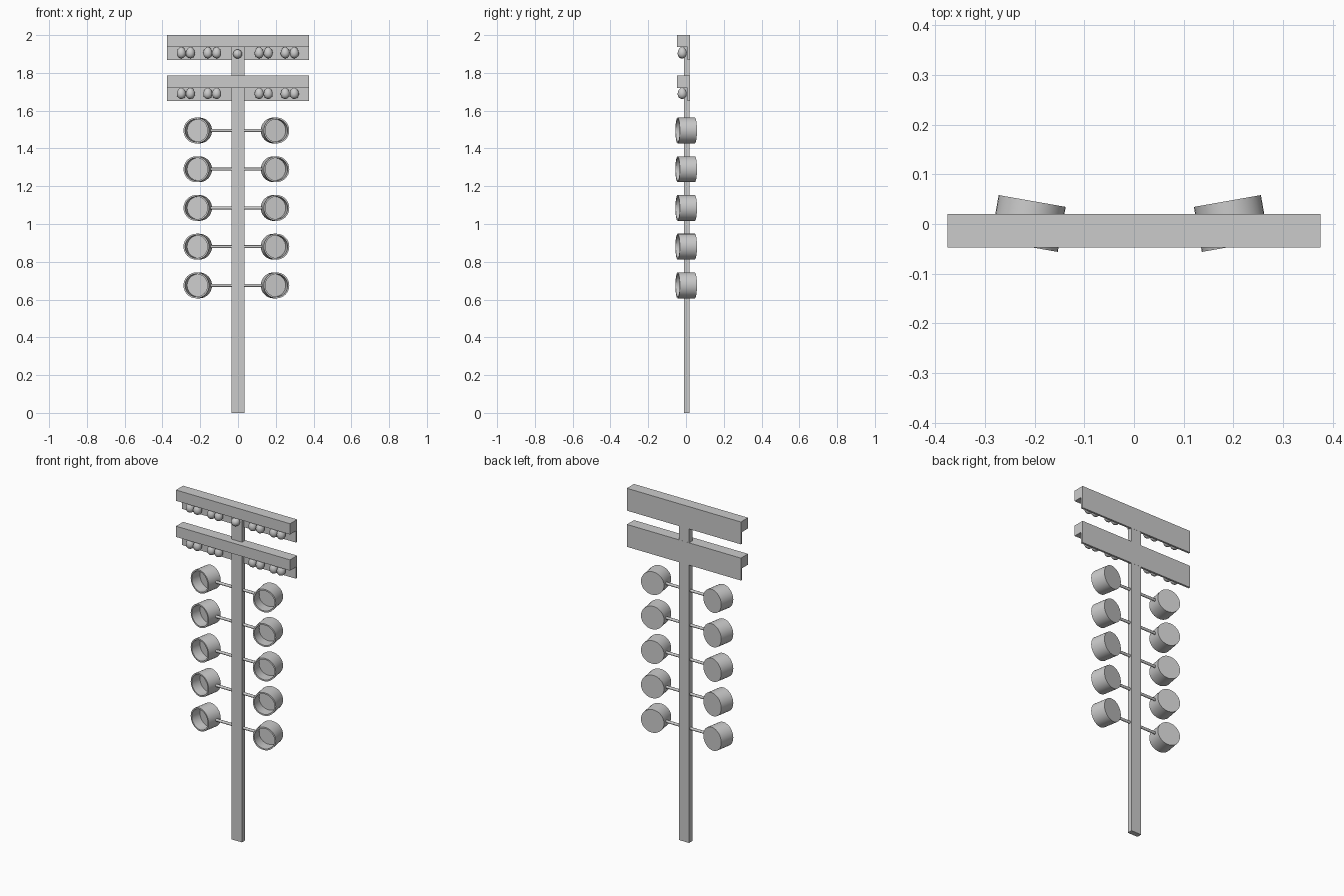
import bpy, bmesh, math
from mathutils import Matrix

if "Cube" in bpy.data.objects:
    bpy.data.objects.remove(bpy.data.objects["Cube"])


def box(name, x0, x1, y0, y1, z0, z1):
    bpy.ops.mesh.primitive_cube_add(size=1, location=((x0 + x1) / 2, (y0 + y1) / 2, (z0 + z1) / 2))
    ob = bpy.context.object
    ob.name = name
    ob.scale = (x1 - x0, y1 - y0, z1 - z0)
    bpy.ops.object.transform_apply(location=False, rotation=False, scale=True)
    return ob


def extrude_x(name, profile, half):
    """Extrude a (y, z) outline along x."""
    bm = bmesh.new()
    face = bm.faces.new([bm.verts.new((-half, y, z)) for y, z in profile])
    new = bmesh.ops.extrude_face_region(bm, geom=[face])["geom"]
    bmesh.ops.translate(bm, vec=(2 * half, 0, 0),
                        verts=[v for v in new if isinstance(v, bmesh.types.BMVert)])
    return finish(name, bm)


def lathe(name, profile, steps, matrix):
    """Spin an (r, z) profile about z, then place it."""
    bm = bmesh.new()
    vs = [bm.verts.new((r, 0, z)) for r, z in profile]
    es = [bm.edges.new(p) for p in zip(vs, vs[1:])]
    bmesh.ops.spin(bm, geom=vs + es, cent=(0, 0, 0), axis=(0, 0, 1),
                   angle=2 * math.pi, steps=steps, use_duplicate=False)
    bmesh.ops.remove_doubles(bm, verts=bm.verts, dist=1e-5)
    bm.transform(matrix)
    ob = finish(name, bm)
    smooth(ob)
    return ob


def finish(name, bm):
    bmesh.ops.recalc_face_normals(bm, faces=bm.faces)
    me = bpy.data.meshes.new(name)
    bm.to_mesh(me)
    bm.free()
    ob = bpy.data.objects.new(name, me)
    bpy.context.collection.objects.link(ob)
    return ob


def smooth(ob):
    bpy.ops.object.select_all(action='DESELECT')
    ob.select_set(True)
    bpy.context.view_layer.objects.active = ob
    bpy.ops.object.shade_smooth_by_angle(angle=math.radians(35))


# central post
box("post", -0.034, 0.034, -0.011, 0.0195, 0, 1.96)

# hooded crossbars with rows of egg-shaped bulbs
BULB_X = (-0.300, -0.252, -0.160, -0.113, 0.112, 0.160, 0.250, 0.298)
egg = []
for i in range(13):
    a = math.pi * i / 12
    c = math.cos(a)
    egg.append((0.024 * math.sin(a) * (1 - 0.12 * c), 0.030 * c))
egg[0], egg[-1] = (0, 0.030), (0, -0.030)
for n, top in enumerate((2.0, 1.785)):
    low, mid = top - 0.133, top - 0.064
    extrude_x(f"hooded_crossbar_{n}",
              [(0.02, low), (0.02, top), (-0.047, top), (-0.047, mid), (0.008, mid), (0.008, low)],
              0.375)
    for k, x in enumerate(BULB_X):
        lathe(f"bulb_{n}_{k}", egg, 20, Matrix.Translation((x, -0.02, mid - 0.029)))

# round centre bulb
ball = [(0.024 * math.sin(math.pi * i / 12), 0.024 * math.cos(math.pi * i / 12)) for i in range(13)]
ball[0], ball[-1] = (0, 0.024), (0, -0.024)
lathe("centre_bulb", ball, 20, Matrix.Translation((-0.002, -0.02, 1.90)))

# round open lamps, toed outwards, on cross rods
R, H, W = 0.0685, 0.046, 0.0085
cup = [(0, -H), (R, -H), (R, H), (R - W, H), (R - W, H - 0.062), (0, H - 0.062)]
for n in range(5):
    z = 1.495 - 0.205 * n
    for side, x in (("left", -0.213), ("right", 0.196)):
        turn = math.radians(10 if x > 0 else -10)
        m = (Matrix.Translation((x, 0.001, z)) @ Matrix.Rotation(turn, 4, 'Z')
             @ Matrix.Rotation(math.pi / 2, 4, 'X'))
        lathe(f"lamp_{side}_{n}", cup, 32, m)
    bpy.ops.mesh.primitive_cylinder_add(vertices=12, radius=0.008, depth=0.29,
                                        location=(-0.008, 0.004, z), rotation=(0, math.pi / 2, 0))
    bpy.context.object.name = f"cross_rod_{n}"
    smooth(bpy.context.object)
